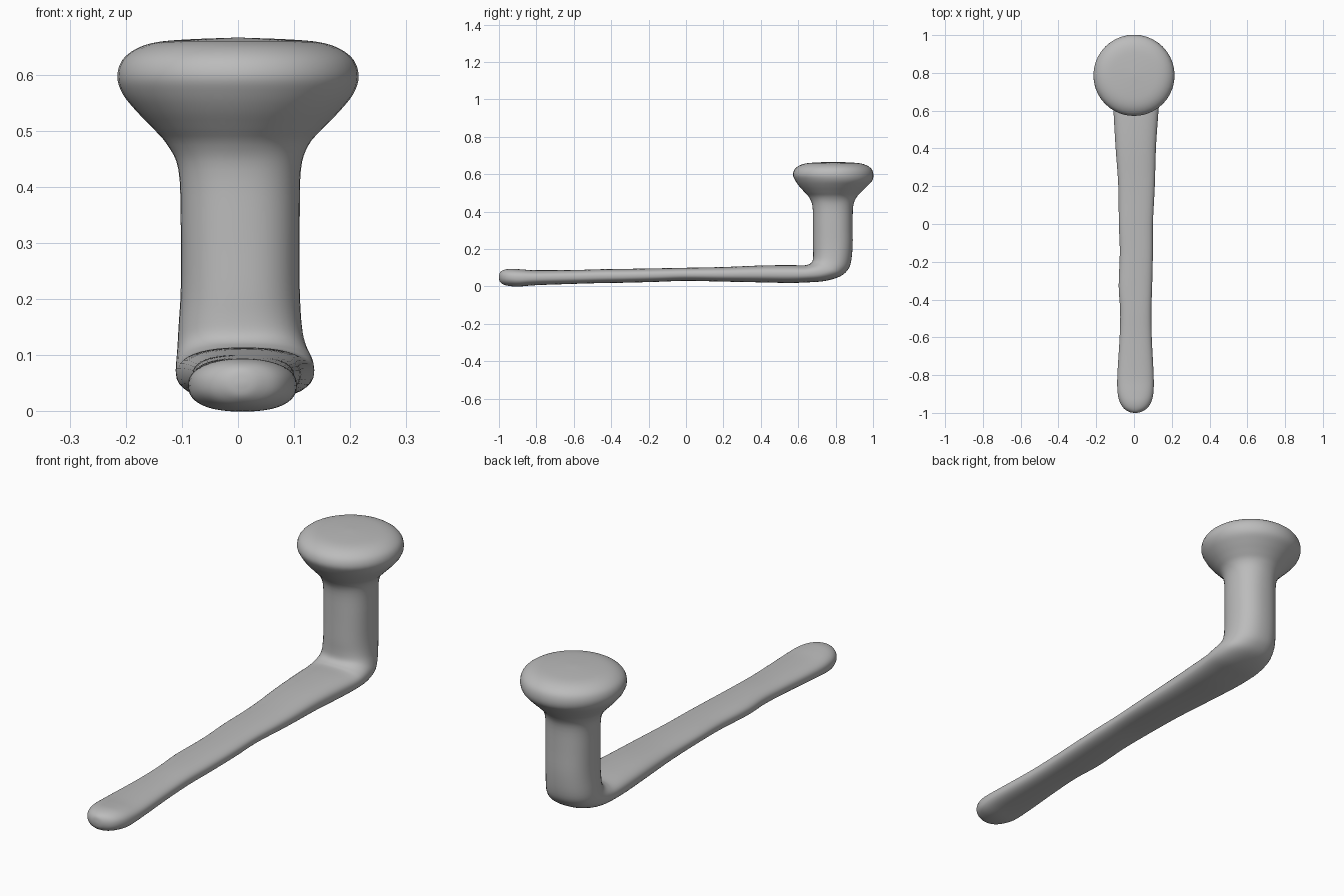
import bpy, bmesh, math

cube = bpy.data.objects.get("Cube")
if cube:
    bpy.data.objects.remove(cube)

SIDES, STEPS = 40, 4

grey = bpy.data.materials.new("plain_grey")
grey.use_nodes = True
colour = (0.5, 0.5, 0.5, 1)
grey.diffuse_color = colour
grey.node_tree.nodes["Principled BSDF"].inputs["Base Color"].default_value = colour


def arm(y, low, high, left, right, power=2.5):
    """Upright section across the flat arm."""
    return (y, high, y, low, left, right, power)


def stem(z, radius, y=0.785, x=0.0, power=2.0):
    """Level section across the post or knob."""
    return (y - radius, z, y + radius, z, x - radius, x + radius, power)


# Each section: inner y, z, outer y, z, x limits, roundness
sections = [
    # rounded free end
    arm(-1.0, 0.046, 0.054, 0.0, 0.012, 2),
    arm(-0.995, 0.026, 0.075, -0.025, 0.037, 2),
    arm(-0.975, 0.010, 0.088, -0.055, 0.07, 2.2),
    arm(-0.94, 0.002, 0.094, -0.076, 0.092, 2.3),
    arm(-0.89, 0.0, 0.092, -0.087, 0.103),
    # flat arm with slightly wavy edges
    arm(-0.8, 0.007, 0.087, -0.088, 0.104),
    arm(-0.6, 0.014, 0.088, -0.076, 0.094),
    arm(-0.46, 0.018, 0.092, -0.073, 0.092),
    arm(-0.33, 0.020, 0.094, -0.081, 0.096),
    arm(-0.15, 0.025, 0.097, -0.075, 0.1),
    arm(0.0, 0.030, 0.1, -0.08, 0.1),
    arm(0.2, 0.026, 0.104, -0.083, 0.11),
    arm(0.4, 0.022, 0.112, -0.097, 0.116),
    arm(0.55, 0.019, 0.114, -0.106, 0.126),
    # elbow
    (0.63, 0.113, 0.65, 0.022, -0.11, 0.133, 2.5),
    (0.655, 0.118, 0.74, 0.029, -0.111, 0.136, 2.5),
    (0.67, 0.127, 0.82, 0.052, -0.11, 0.132, 2.4),
    (0.678, 0.142, 0.862, 0.085, -0.108, 0.122, 2.3),
    (0.68, 0.17, 0.882, 0.13, -0.106, 0.114, 2.3),
    # post
    stem(0.22, 0.106, x=0.004, power=2.3),
    stem(0.33, 0.106, x=0.004, power=2.3),
    stem(0.43, 0.109, x=0.003, power=2.2),
    # flared neck and knob
    stem(0.475, 0.126), stem(0.505, 0.152), stem(0.535, 0.181, 0.787),
    stem(0.565, 0.205, 0.79), stem(0.595, 0.215, 0.787),
    stem(0.625, 0.207, 0.787), stem(0.646, 0.182, 0.787),
    stem(0.658, 0.145, 0.787), stem(0.663, 0.09, 0.787),
    stem(0.666, 0.01, 0.787),
]


def blend(a, b, c, d, t):
    """Smooth curve from b to c."""
    return b + 0.5 * t * (c - a + t * (2*a - 5*b + 4*c - d + t * (3*(b - c) + d - a)))


def signed_power(v, p):
    return math.copysign(abs(v) ** p, v)


def ring(bm, section):
    y0, z0, y1, z1, left, right, power = section
    verts = []
    for i in range(SIDES):
        angle = math.tau * i / SIDES
        u = signed_power(math.cos(angle), 2 / power)
        v = signed_power(math.sin(angle), 2 / power)
        verts.append(bm.verts.new(((left + right + u * (right - left)) / 2,
                                   (y0 + y1 + v * (y1 - y0)) / 2,
                                   (z0 + z1 + v * (z1 - z0)) / 2)))
    return verts


# Loft the whole peg as one continuous skin
bm = bmesh.new()
rings = []
padded = [sections[0]] + sections + [sections[-1]]
for k in range(len(sections) - 1):
    for s in range(STEPS):
        rings.append(ring(bm, [blend(*values, s / STEPS)
                               for values in zip(*padded[k:k + 4])]))
rings.append(ring(bm, sections[-1]))
for a, b in zip(rings, rings[1:]):
    for i in range(SIDES):
        j = (i + 1) % SIDES
        bm.faces.new((a[i], a[j], b[j], b[i]))
bm.faces.new(rings[0])
bm.faces.new(rings[-1])
bmesh.ops.recalc_face_normals(bm, faces=bm.faces)

mesh = bpy.data.meshes.new("knobbed_lever")
bm.to_mesh(mesh)
bm.free()
mesh.materials.append(grey)
lever = bpy.data.objects.new("knobbed_lever", mesh)
bpy.context.collection.objects.link(lever)

bpy.context.view_layer.objects.active = lever
lever.select_set(True)
bpy.ops.object.shade_smooth_by_angle(angle=math.radians(50))
